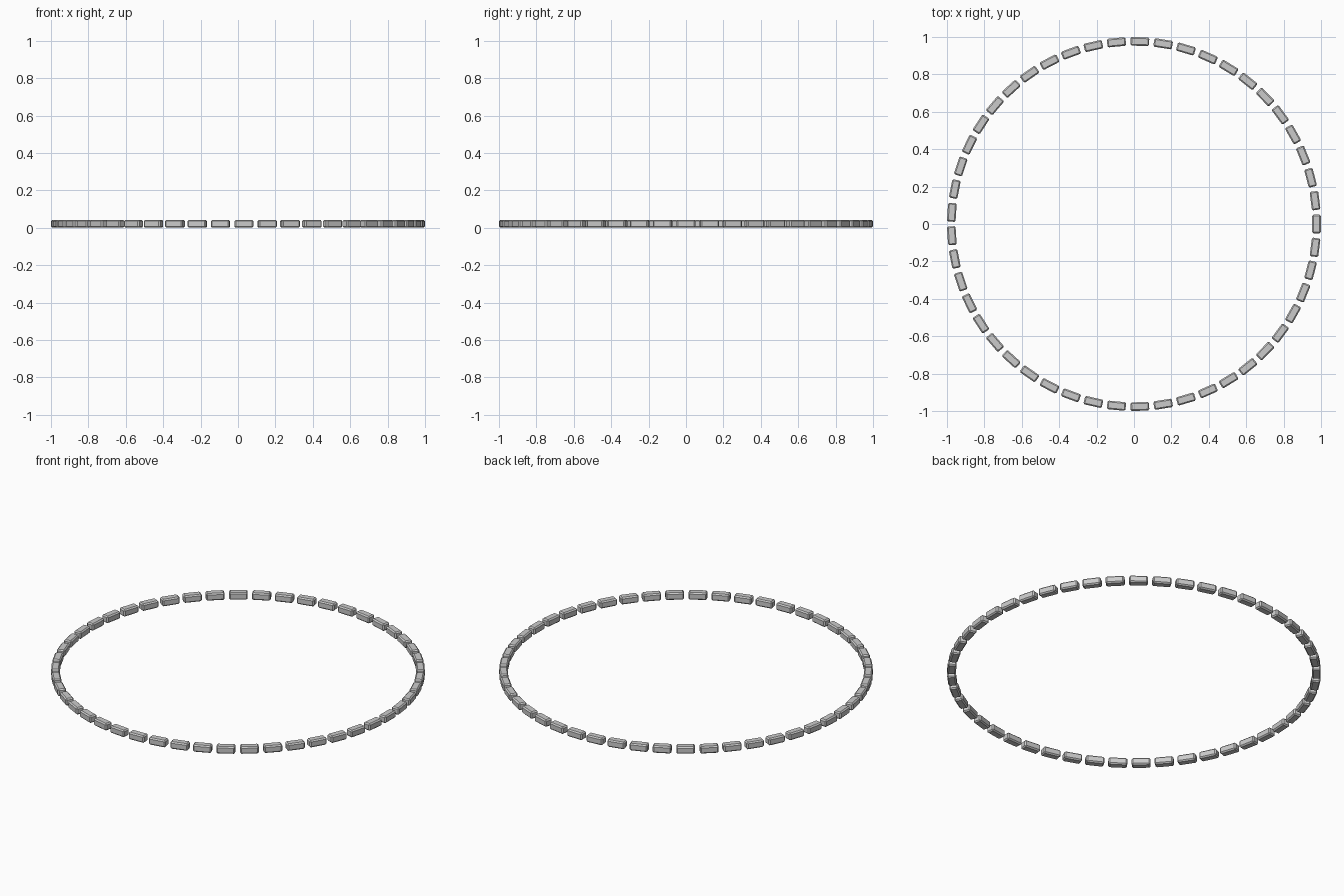
import bpy, bmesh, math
from mathutils import Matrix

if "Cube" in bpy.data.objects:
    bpy.data.objects.remove(bpy.data.objects["Cube"])

COUNT = 49            # blocks around the ring
RADIAL, LENGTH, HEIGHT = 0.046, 0.100, 0.042
R_OUT = 0.999

# one chamfered block, shared by the whole ring
bm = bmesh.new()
bmesh.ops.create_cube(bm, size=1, matrix=Matrix.Diagonal((RADIAL, LENGTH, HEIGHT, 1)))
bmesh.ops.bevel(bm, geom=bm.edges[:], offset=0.007, segments=1, affect='EDGES')
mesh = bpy.data.meshes.new("ring_block")
bm.to_mesh(mesh)
bm.free()

# ring of evenly spaced blocks, the first centred on +x
r = R_OUT - RADIAL / 2
for i in range(COUNT):
    a = 2 * math.pi * i / COUNT
    block = bpy.data.objects.new(f"ring_block_{i + 1:02d}", mesh)
    block.location = (r * math.cos(a), r * math.sin(a), HEIGHT / 2)
    block.rotation_euler.z = a
    bpy.context.collection.objects.link(block)
